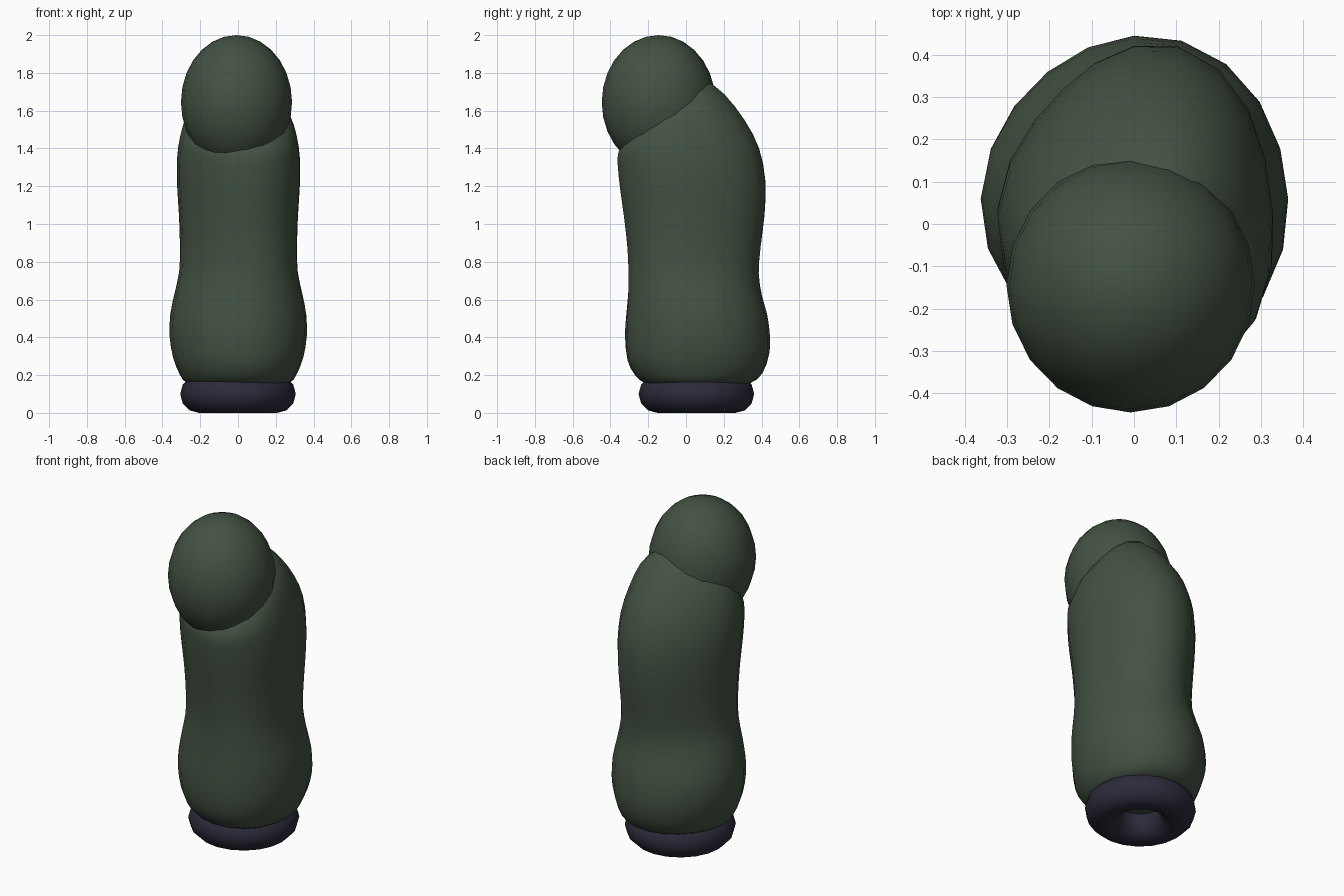
import bpy, bmesh, math
from mathutils import Vector

cube = bpy.data.objects.get("Cube")
if cube:
    bpy.data.objects.remove(cube, do_unlink=True)


def material(name, rgb):
    m = bpy.data.materials.new(name)
    m.use_nodes = True
    m.diffuse_color = (*rgb, 1)
    bsdf = m.node_tree.nodes["Principled BSDF"]
    bsdf.inputs["Base Color"].default_value = (*rgb, 1)
    bsdf.inputs["Roughness"].default_value = 0.8
    return m


green = material("dark green", (0.057, 0.084, 0.055))
violet = material("dark violet", (0.026, 0.023, 0.042))


def finish(obj, name, mat):
    obj.name = obj.data.name = name
    obj.data.materials.append(mat)
    for p in obj.data.polygons:
        p.use_smooth = True


def refine(rows):
    """Insert a smooth in-between row between each pair of rows."""
    out = []
    for i in range(len(rows) - 1):
        a, b, c, d = rows[max(i - 1, 0)], rows[i], rows[i + 1], rows[min(i + 2, len(rows) - 1)]
        out += [b, [(9 * (q + r) - p - s) / 16 for p, q, r, s in zip(a, b, c, d)]]
    return out + [rows[-1]]


def lopsided(a):
    """Uneven bulge of the body section: fuller front left, flatter back right."""
    return (0.02 * math.cos(a) - 0.007 * math.sin(a)
            - 0.0175 * math.cos(3 * a) - 0.007 * math.sin(3 * a))


# Body: tilting oval sections, each (front y, front z, back y, back z, half width)
sections = [
    (-0.08, 0.14, 0.20, 0.14, 0.14),
    (-0.21, 0.155, 0.335, 0.155, 0.265),
    (-0.27, 0.20, 0.405, 0.21, 0.31),
    (-0.31, 0.28, 0.44, 0.31, 0.345),
    (-0.323, 0.41, 0.445, 0.40, 0.363),
    (-0.316, 0.52, 0.43, 0.52, 0.36),
    (-0.306, 0.63, 0.402, 0.62, 0.34),
    (-0.30, 0.75, 0.385, 0.74, 0.314),
    (-0.306, 0.88, 0.395, 0.88, 0.31),
    (-0.325, 1.04, 0.416, 1.05, 0.315),
    (-0.345, 1.18, 0.420, 1.23, 0.325),
    (-0.357, 1.30, 0.387, 1.40, 0.325),
    (-0.352, 1.385, 0.31, 1.55, 0.308),
    (-0.28, 1.47, 0.20, 1.685, 0.272),
    (-0.20, 1.58, 0.11, 1.75, 0.20),
]
SIDES = 20
bm = bmesh.new()
rings = []
for fy, fz, by, bz, width in refine(sections):
    front, back = Vector((0, fy, fz)), Vector((0, by, bz))
    mid, half = (front + back) / 2, (back - front) / 2
    weight = min(1, 0.4 + 2 * max(0, mid.z - 0.45))
    ring = []
    for i in range(SIDES):
        a = math.tau * i / SIDES
        bulge = weight * lopsided(a)
        across = Vector(((width + bulge) * math.cos(a), 0, 0))
        along = (half + half.normalized() * bulge) * math.sin(a)
        ring.append(bm.verts.new(mid + across + along))
    rings.append(ring)
for low, high in zip(rings, rings[1:]):
    for i in range(SIDES):
        j = (i + 1) % SIDES
        bm.faces.new((low[i], low[j], high[j], high[i]))
bm.faces.new(rings[0][::-1])
bm.faces.new(rings[-1])
mesh = bpy.data.meshes.new("body")
bm.to_mesh(mesh)
bm.free()
body = bpy.data.objects.new("body", mesh)
bpy.context.collection.objects.link(body)
finish(body, "body", green)

# Head: tall rounded ball set forward on the body
bpy.ops.mesh.primitive_uv_sphere_add(segments=20, ring_count=14, radius=1,
                                     location=(-0.008, -0.145, 1.645))
head = bpy.context.object
head.scale = (0.294, 0.301, 0.355)
finish(head, "head", green)

# Base: open ring under the body
bpy.ops.mesh.primitive_torus_add(major_segments=20, minor_segments=12,
                                 major_radius=0.206, minor_radius=0.1,
                                 location=(0, 0.055, 0.1))
finish(bpy.context.object, "base_ring", violet)
